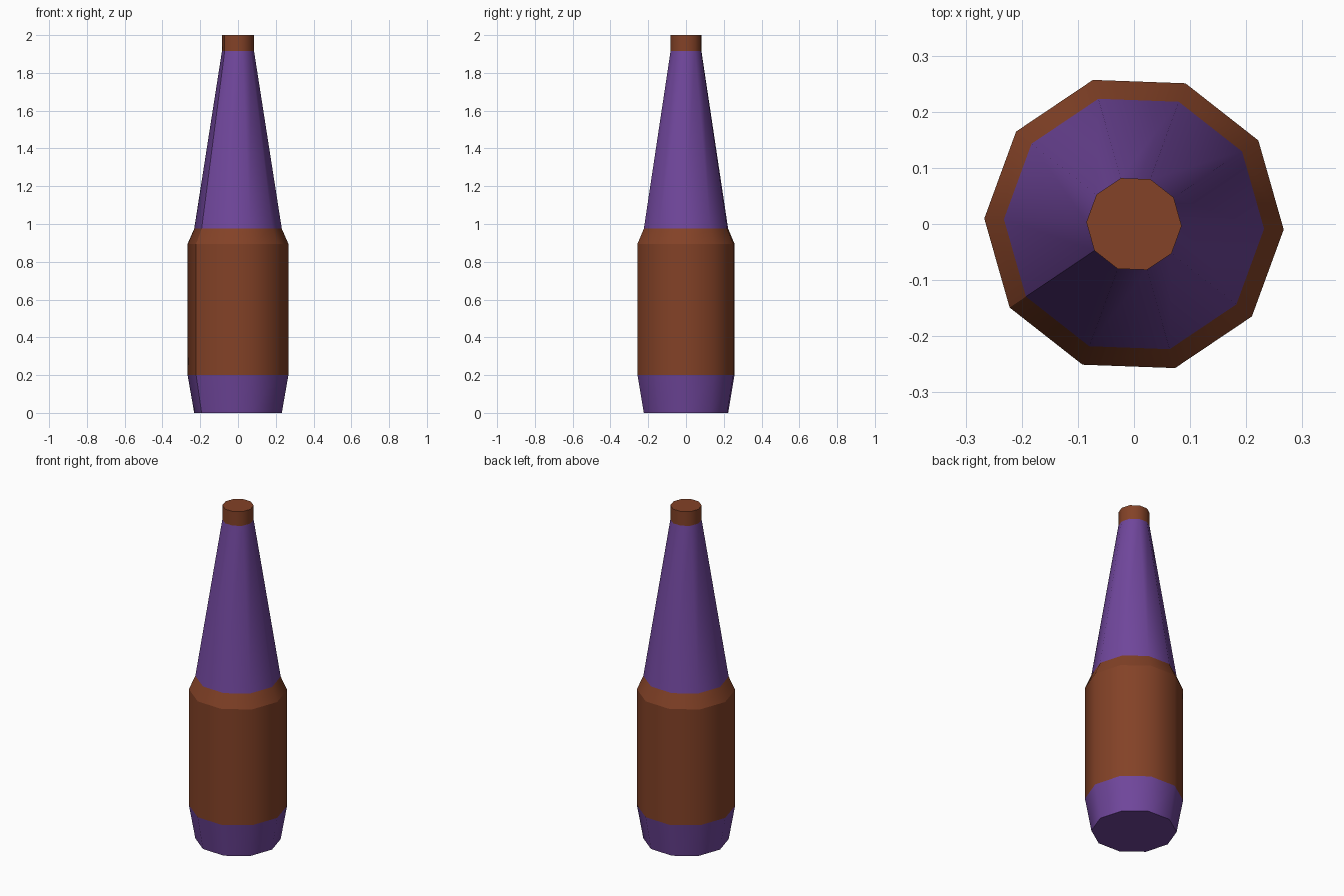
import bpy, bmesh, math

if "Cube" in bpy.data.objects:
    bpy.data.objects.remove(bpy.data.objects["Cube"])

SIDES = 10
TURN = math.radians(-2.1)
SEAM = 6  # side edge with a hard shading seam


def material(name, rgb):
    m = bpy.data.materials.new(name)
    m.diffuse_color = (*rgb, 1)
    m.use_nodes = True
    m.node_tree.nodes["Principled BSDF"].inputs["Base Color"].default_value = m.diffuse_color
    return m


brown = material("brown", (0.227, 0.054, 0.020))
purple = material("purple", (0.162, 0.062, 0.332))


def band(name, profile, mat, cap_bottom=False, cap_top=False):
    """Ten-sided tube from (radius, height) points, smooth around its sides."""
    bm = bmesh.new()
    rings = [[bm.verts.new((r * math.cos(TURN + math.tau * i / SIDES),
                            r * math.sin(TURN + math.tau * i / SIDES), z))
              for i in range(SIDES)] for r, z in profile]
    for lo, hi in zip(rings, rings[1:]):
        for i in range(SIDES):
            j = (i + 1) % SIDES
            bm.faces.new((lo[i], lo[j], hi[j], hi[i])).smooth = True
        bm.edges.get((lo[SEAM], hi[SEAM])).smooth = False
    # Every ring stays crisp
    for ring in rings:
        for i in range(SIDES):
            bm.edges.get((ring[i], ring[(i + 1) % SIDES])).smooth = False
    if cap_bottom:
        bm.faces.new(rings[0][::-1])
    if cap_top:
        bm.faces.new(rings[-1])
    mesh = bpy.data.meshes.new(name)
    bm.to_mesh(mesh)
    bm.free()
    mesh.materials.append(mat)
    obj = bpy.data.objects.new(name, mesh)
    bpy.context.collection.objects.link(obj)
    return obj


# Tapered foot, straight body with shoulder, long cone, flat tip
band("base", [(0.232, 0), (0.267, 0.2)], purple, cap_bottom=True)
band("body", [(0.267, 0.2), (0.267, 0.895), (0.232, 0.975)], brown)
band("neck", [(0.232, 0.975), (0.085, 1.915)], purple)
band("tip", [(0.085, 1.915), (0.085, 2.0)], brown, cap_top=True)
